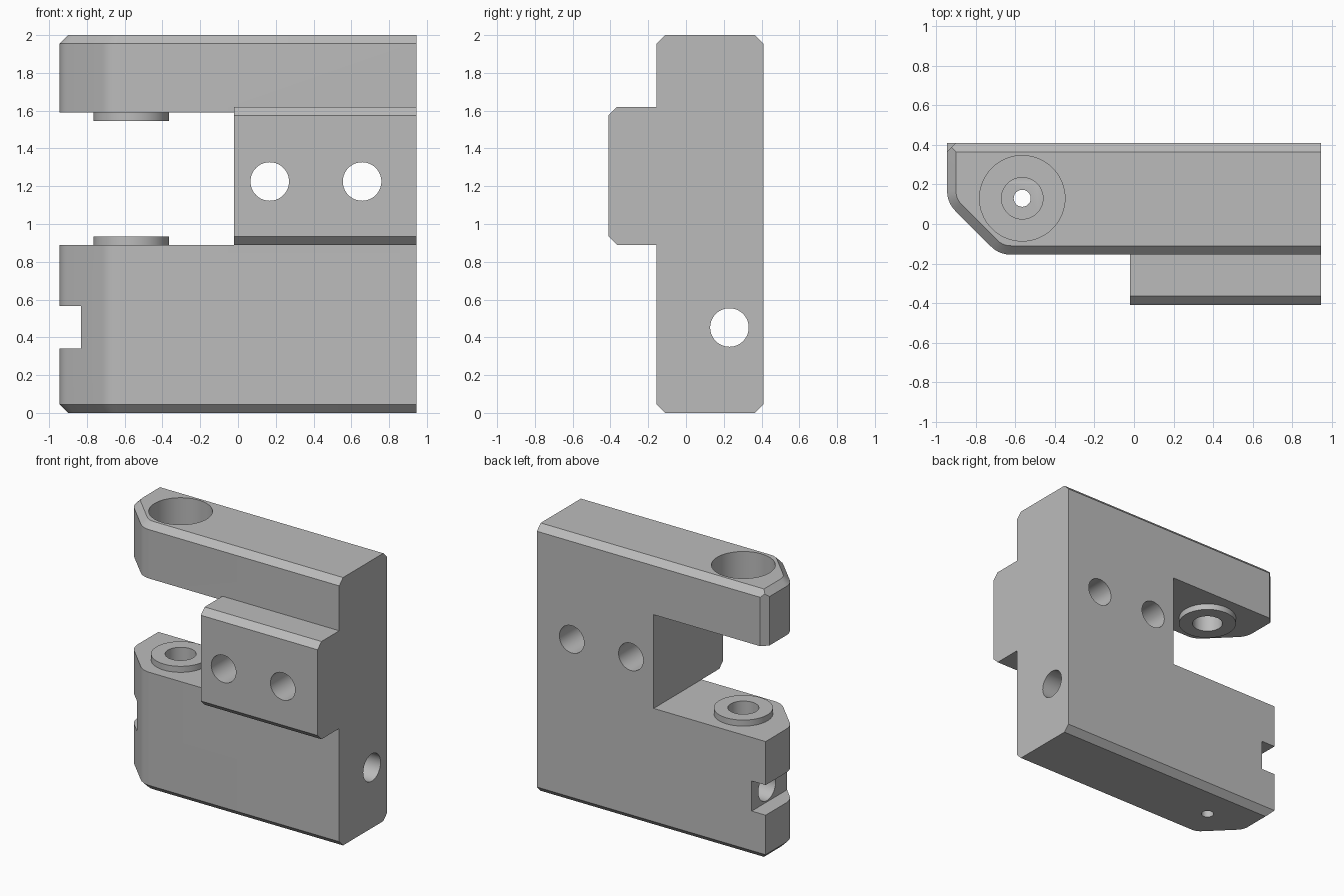
import bpy, bmesh, math
from mathutils import Vector, Matrix

cube = bpy.data.objects.get("Cube")
if cube:
    bpy.data.objects.remove(cube, do_unlink=True)

grey = bpy.data.materials.new("light_grey")
grey.use_nodes = True
grey.diffuse_color = (0.5, 0.5, 0.5, 1)
grey.node_tree.nodes["Principled BSDF"].inputs["Base Color"].default_value = (0.5, 0.5, 0.5, 1)

X, FRONT, BACK, CH = 0.945, -0.155, 0.41, 0.045
PIN = (-0.565, 0.13)


def finish(name, bm):
    bmesh.ops.recalc_face_normals(bm, faces=bm.faces)
    mesh = bpy.data.meshes.new(name)
    bm.to_mesh(mesh)
    bm.free()
    mesh.materials.append(grey)
    ob = bpy.data.objects.new(name, mesh)
    bpy.context.collection.objects.link(ob)
    return ob


def loft(name, rings):
    """Skin matching closed rings and cap both ends."""
    bm = bmesh.new()
    loops = [[bm.verts.new(p) for p in ring] for ring in rings]
    n = len(loops[0])
    for a, b in zip(loops, loops[1:]):
        for i in range(n):
            j = (i + 1) % n
            bm.faces.new((a[i], a[j], b[j], b[i]))
    bm.faces.new(loops[0])
    bm.faces.new(loops[-1])
    return finish(name, bm)


def box(name, lo, hi):
    (x0, y0, z0), (x1, y1, z1) = lo, hi
    outline = [(x0, y0), (x1, y0), (x1, y1), (x0, y1)]
    return loft(name, [[(x, y, z) for x, y in outline] for z in (z0, z1)])


def cylinder(name, axis, centre, radius, start, end):
    """Cylinder along an axis; centre holds the other two coordinates in order."""
    mid = list(centre)
    mid.insert("xyz".index(axis), (start + end) / 2)
    turn = {"x": Matrix.Rotation(math.pi / 2, 4, "Y"),
            "y": Matrix.Rotation(math.pi / 2, 4, "X"),
            "z": Matrix.Identity(4)}[axis]
    bm = bmesh.new()
    bmesh.ops.create_cone(bm, cap_ends=True, segments=64, radius1=radius,
                          radius2=radius, depth=end - start,
                          matrix=Matrix.Translation(mid) @ turn)
    return finish(name, bm)


def combine(target, tool, operation):
    mod = target.modifiers.new(tool.name, "BOOLEAN")
    mod.operation, mod.solver, mod.object = operation, "EXACT", tool
    bpy.context.view_layer.objects.active = target
    bpy.ops.object.modifier_apply(modifier=mod.name)
    bpy.data.objects.remove(tool, do_unlink=True)


def rounded(corner, before, after, size, steps=5):
    """Small fillet at a corner of an outline."""
    c = Vector(corner)
    a = c + (Vector(before) - c).normalized() * size
    b = c + (Vector(after) - c).normalized() * size
    ts = [i / steps for i in range(steps + 1)]
    return [a * (1 - t) ** 2 + c * 2 * t * (1 - t) + b * t * t for t in ts]


def inset(points, amount):
    """Shrink a counter-clockwise outline, leaving the +x end in place."""
    n, out = len(points), []
    lines = []
    for i in range(n):
        p, q = points[i], points[(i + 1) % n]
        d = (q - p).normalized()
        normal = Vector((-d.y, d.x))
        lines.append((normal, normal.dot(p) + (0 if normal.x < -0.99 else amount)))
    for i in range(n):
        (m, a), (k, b) = lines[i - 1], lines[i]
        det = m.x * k.y - m.y * k.x
        out.append(Vector(((a * k.y - b * m.y) / det, (m.x * b - k.x * a) / det)))
    return out


# Main body with chamfered top and bottom rims
side, nose = (-X, 0.108), (-0.682, FRONT)
outline = [Vector((X, FRONT)), Vector((X, BACK)), Vector((-X, BACK))]
outline += rounded(side, (-X, BACK), nose, 0.06)
outline += rounded(nose, side, (X, FRONT), 0.06)
small = inset(outline, CH)
levels = [(small, 0), (outline, CH), (outline, 2 - CH), (small, 2)]
body = loft("bracket_body", [[(p.x, p.y, z) for p in ring] for ring, z in levels])

# Jaw opening, end groove and the upper arm's bevelled rear corner
combine(body, box("jaw_opening", (-1.1, -0.6, 0.89), (-0.02, 0.6, 1.59)), "DIFFERENCE")
combine(body, box("end_groove", (-1.1, -0.6, 0.34), (-0.83, 0.6, 0.565)), "DIFFERENCE")
wedge = [(-X - 0.1, BACK - CH - 0.1), (-X + CH + 0.1, BACK + 0.1), (-X - 0.1, BACK + 0.1)]
combine(body, loft("corner_bevel", [[(x, y, z) for x, y in wedge] for z in (1.2, 2.1)]),
        "DIFFERENCE")

# Raised mounting block on the front
y0, z0, z1 = -0.41, 0.89, 1.62
profile = [(-0.1, z0), (y0 + CH, z0), (y0, z0 + CH),
           (y0, z1 - CH), (y0 + CH, z1), (-0.1, z1)]
combine(body, loft("mounting_block", [[(x, y, z) for y, z in profile] for x in (-0.02, X)]),
        "UNION")

# Round bosses facing each other in the jaw
for start, end in ((0.8, 0.935), (1.545, 1.64)):
    combine(body, cylinder("boss", "z", PIN, 0.2, start, end), "UNION")

# Stepped vertical pin bores
for radius, start, end in ((0.105, 0.353, 1.1), (0.043, -0.1, 0.4),
                           (0.105, 1.4, 1.75), (0.216, 1.68, 2.1)):
    combine(body, cylinder("pin_bore", "z", PIN, radius, start, end), "DIFFERENCE")

# Fixing holes through the block and the long cross hole
for x in (0.168, 0.657):
    combine(body, cylinder("fixing_hole", "y", (x, 1.225), 0.102, -0.6, 0.6), "DIFFERENCE")
combine(body, cylinder("cross_hole", "x", (0.23, 0.452), 0.102, -1.2, 1.2), "DIFFERENCE")

# Smooth the curved walls, keep the machined edges crisp
bpy.ops.object.select_all(action="DESELECT")
body.select_set(True)
bpy.context.view_layer.objects.active = body
bpy.ops.object.shade_smooth_by_angle(angle=math.radians(25))
